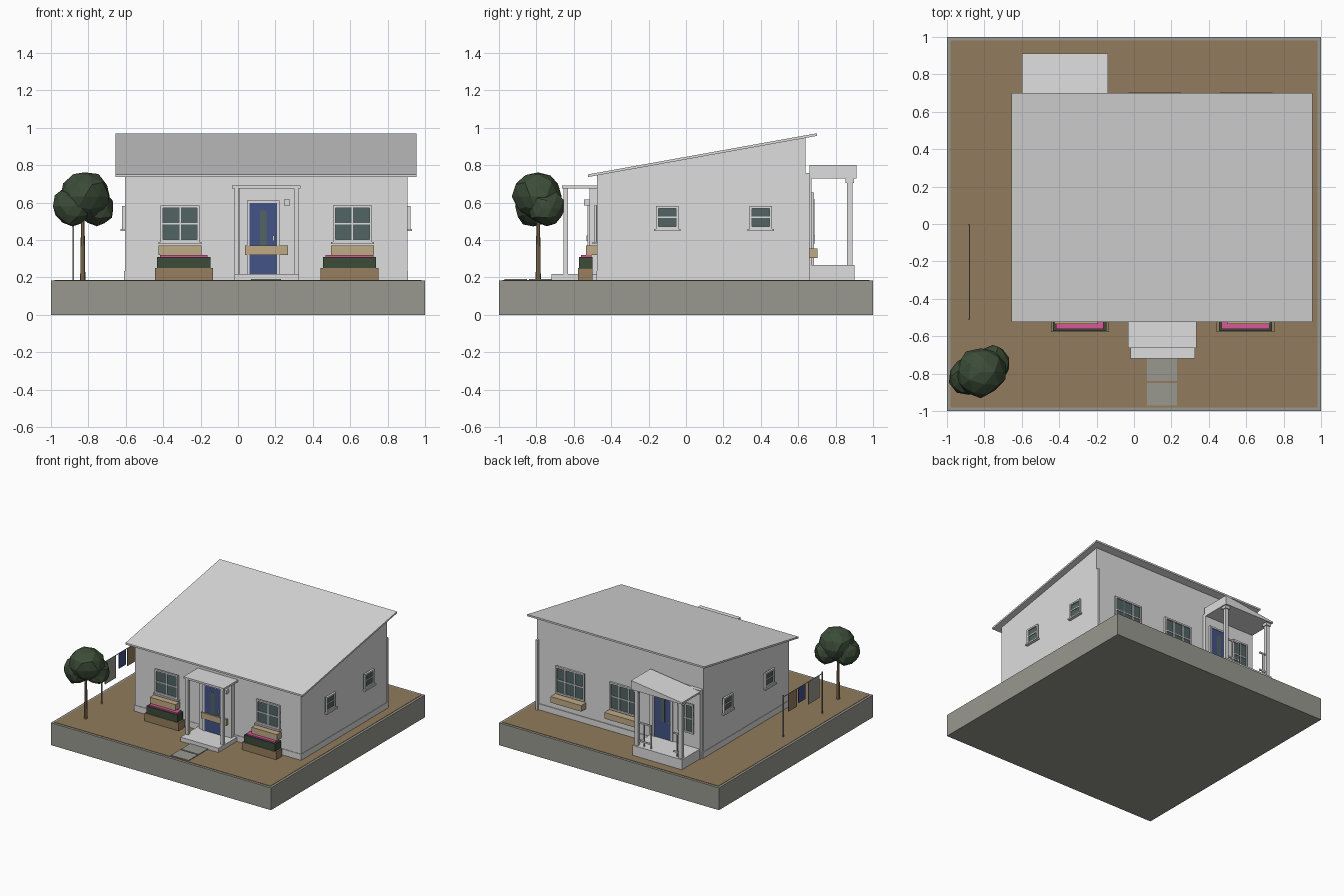
import bpy, bmesh, math, random
from mathutils import Matrix, Vector

random.seed(4)
cube = bpy.data.objects.get("Cube")
if cube:
    bpy.data.objects.remove(cube, do_unlink=True)


def material(name, *rgb):
    """Flat colour given as 0-255 display values, stored as linear."""
    lin = [((c / 255 + 0.055) / 1.055) ** 2.4 for c in rgb] + [1]
    m = bpy.data.materials.new(name)
    m.use_nodes = True
    m.diffuse_color = lin
    m.node_tree.nodes["Principled BSDF"].inputs["Base Color"].default_value = lin
    return m


PLASTER = material("pale_plaster", 221, 221, 221)
STONE = material("grey_stone", 152, 153, 144)
SOIL = material("brown_soil", 146, 123, 93)
TAN = material("tan_wood", 192, 170, 134)
WOOD = material("brown_wood", 150, 126, 94)
GLASS = material("dark_glass", 82, 100, 99)
BLUE = material("blue_paint", 68, 83, 135)
PINK = material("pink_flowers", 218, 88, 152)
LEAF = material("dark_leaves", 60, 76, 56)
HANDLE = material("pale_metal", 225, 230, 235)


def finish(name, bm, mat):
    bmesh.ops.recalc_face_normals(bm, faces=bm.faces)
    mesh = bpy.data.meshes.new(name)
    bm.to_mesh(mesh)
    bm.free()
    mesh.materials.append(mat)
    ob = bpy.data.objects.new(name, mesh)
    bpy.context.collection.objects.link(ob)
    return ob


def boxes(name, mat, spans, frame=Matrix()):
    """Boxes given as (x0, x1, y0, y1, z0, z1), joined in one object."""
    bm = bmesh.new()
    for x0, x1, y0, y1, z0, z1 in spans:
        place = Matrix.Translation(((x0 + x1) / 2, (y0 + y1) / 2, (z0 + z1) / 2))
        size = Matrix.Diagonal((x1 - x0, y1 - y0, z1 - z0, 1))
        bmesh.ops.create_cube(bm, size=1, matrix=frame @ place @ size)
    return finish(name, bm, mat)


def prism(name, mat, profile, axis, start, end):
    """Extrude a (horizontal, z) profile along x or y."""
    bm = bmesh.new()
    point = (lambda h, z: (start, h, z)) if axis == "x" else (lambda h, z: (h, start, z))
    face = bm.faces.new([bm.verts.new(point(h, z)) for h, z in profile])
    out = bmesh.ops.extrude_face_region(bm, geom=[face])
    move = Vector((end - start, 0, 0) if axis == "x" else (0, end - start, 0))
    bmesh.ops.translate(bm, vec=move, verts=[v for v in out["geom"] if isinstance(v, bmesh.types.BMVert)])
    return finish(name, bm, mat)


def wall_frame(x, y, turn):
    """Local frame on a wall, with local -y pointing outwards."""
    return Matrix.Translation((x, y, 0)) @ Matrix.Rotation(math.radians(turn), 4, "Z")


def window(name, frame, width, z0, z1, cols=2, sill=True):
    w, t = width / 2, 0.013
    boxes(name + "_glass", GLASS, [(-w, w, -0.006, 0.002, z0, z1)], frame)
    bars = [(-w, -w + t, -0.016, 0, z0, z1), (w - t, w, -0.016, 0, z0, z1),
            (-w, w, -0.016, 0, z0, z0 + t), (-w, w, -0.016, 0, z1 - t, z1)]
    mid = (z0 + z1) / 2
    bars.append((-w, w, -0.012, 0, mid - 0.004, mid + 0.004))
    for i in range(1, cols):
        x = -w + width * i / cols
        bars.append((x - 0.004, x + 0.004, -0.012, 0, z0, z1))
    if sill:
        bars.append((-w - 0.01, w + 0.01, -0.024, 0, z0 - 0.012, z0))
    boxes(name + "_frame", PLASTER, bars, frame)


def door(name, frame, width, z0, z1):
    w, t = width / 2, 0.014
    boxes(name + "_leaf", BLUE, [(-w, w, -0.006, 0.002, z0, z1)], frame)
    boxes(name + "_frame", PLASTER, [(-w - t, -w, -0.012, 0, z0, z1 + t),
                                     (w, w + t, -0.012, 0, z0, z1 + t),
                                     (-w, w, -0.012, 0, z1, z1 + t)], frame)
    boxes(name + "_pane", GLASS, [(-0.018, 0.018, -0.009, 0, z0 + 0.14, z1 - 0.04)], frame)
    boxes(name + "_handle", HANDLE, [(w - 0.022, w - 0.012, -0.018, 0, 0.395, 0.425)], frame)


# Ground block
boxes("ground_block", STONE, [(-1, 1, -1, 1, 0, 0.183)])
boxes("soil", SOIL, [(-0.98, 0.98, -0.98, 0.98, 0.15, 0.186)])
boxes("path_slabs", STONE, [(0.07, 0.23, -0.84, -0.72, 0.18, 0.192),
                            (0.07, 0.23, -0.97, -0.85, 0.18, 0.192)])

# House body, plinth and single-pitch roof
prism("house_walls", PLASTER, [(-0.475, 0.18), (0.64, 0.18), (0.64, 0.947), (-0.475, 0.747)],
      "x", -0.605, 0.905)
boxes("plinth", PLASTER, [(-0.609, 0.909, -0.479, 0.646, 0.18, 0.235)])
prism("roof", PLASTER, [(-0.525, 0.737), (0.7, 0.957), (0.7, 0.971), (-0.525, 0.751)],
      "x", -0.655, 0.955)
boxes("corner_pipe", PLASTER, [(0.888, 0.906, 0.638, 0.66, 0.18, 0.76)])

# Front porch
boxes("front_porch_wall", PLASTER, [(0.005, 0.3, -0.515, -0.47, 0.18, 0.675)])
boxes("front_porch_step", PLASTER, [(-0.02, 0.325, -0.718, -0.47, 0.18, 0.22)])
boxes("front_porch_posts", PLASTER, [(x, x + 0.024, -0.655, -0.631, 0.22, 0.676) for x in (-0.02, 0.3)])
boxes("front_canopy", PLASTER, [(-0.033, 0.333, -0.662, -0.475, 0.676, 0.692)])
door("front_door", wall_frame(0.135, -0.515, 0), 0.145, 0.22, 0.597)
boxes("porch_lamp", PLASTER, [(0.245, 0.277, -0.546, -0.51, 0.585, 0.617)])
boxes("porch_box", TAN, [(0.037, 0.268, -0.535, -0.485, 0.32, 0.37)])

# Front windows with boxes and planters
for side, x, px in (("right", -0.31, -0.29), ("left", 0.612, 0.597)):
    window("front_window_" + side, wall_frame(x, -0.475, 0), 0.21, 0.39, 0.585)
    boxes("front_window_box_" + side, TAN, [(x - 0.115, x + 0.115, -0.535, -0.47, 0.32, 0.37)])
    boxes("planter_" + side, WOOD, [(px - 0.155, px + 0.155, -0.577, -0.5, 0.18, 0.25)])
    boxes("hedge_" + side, LEAF, [(px - 0.142, px + 0.142, -0.572, -0.5, 0.25, 0.31)])
    boxes("flowers_" + side, PINK, [(px - 0.128, px + 0.128, -0.562, -0.505, 0.31, 0.32)])

# Side windows
for side, x, turn, places in (("left", 0.905, 90, (-0.1, 0.4)), ("right", -0.605, -90, (-0.21, 0.33))):
    for label, y in zip(("front", "rear"), places):
        window(f"{side}_{label}_window", wall_frame(x, y, turn), 0.12, 0.46, 0.582, 1)

# Back windows with boxes
for label, x in (("middle", 0.11), ("left", 0.6)):
    window("back_window_" + label, wall_frame(x, 0.64, 180), 0.26, 0.365, 0.59, 3, False)
    boxes("back_window_box_" + label, TAN, [(x - 0.14, x + 0.14, 0.64, 0.702, 0.305, 0.355)])

# Back porch with wedge roof
boxes("back_porch_wall", PLASTER, [(-0.6, -0.14, 0.63, 0.672, 0.18, 0.75)])
boxes("back_porch_floor", PLASTER, [(-0.595, -0.145, 0.63, 0.902, 0.18, 0.268)])
prism("back_porch_roof", PLASTER, [(-0.6, 0.728), (-0.14, 0.728), (-0.14, 0.802), (-0.6, 0.742)],
      "y", 0.66, 0.912)
posts = []
for x in (-0.57, -0.17):
    posts.append((x - 0.014, x + 0.014, 0.861, 0.889, 0.26, 0.73))
    posts.append((x - 0.022, x + 0.022, 0.853, 0.897, 0.705, 0.73))
boxes("back_porch_posts", PLASTER, posts)
door("back_door", wall_frame(-0.265, 0.672, 180), 0.15, 0.268, 0.64)
window("back_porch_window", wall_frame(-0.475, 0.672, 180), 0.14, 0.38, 0.62, 2, False)
rails = []
for x0, x1 in ((-0.3, -0.17), (-0.57, -0.5)):
    rails += [(x0, x1, 0.87, 0.88, z, z + 0.012) for z in (0.3, 0.45)]
    rails += [(x, x + 0.008, 0.871, 0.879, 0.268, 0.46) for x in (x0, (x0 + x1) / 2)]
boxes("back_railing", PLASTER, rails)

# Clothesline
boxes("line_posts", STONE, [(-0.884, -0.876, y - 0.004, y + 0.004, 0.18, 0.53) for y in (-0.51, -0.005)])
boxes("line_wire", STONE, [(-0.882, -0.878, -0.51, -0.005, 0.512, 0.516)])
for name, mat, y0, y1, z in (("brown_cloth", WOOD, -0.18, -0.07, 0.37),
                             ("blue_cloth", BLUE, -0.29, -0.2, 0.39),
                             ("grey_cloth", STONE, -0.47, -0.33, 0.33)):
    boxes(name, mat, [(-0.883, -0.877, y0, y1, z, 0.514)])

# Tree
bm = bmesh.new()
bmesh.ops.create_cone(bm, cap_ends=True, segments=8, radius1=0.014, radius2=0.009, depth=0.36,
                      matrix=Matrix.Translation((-0.83, -0.79, 0.36)))
finish("tree_trunk", bm, WOOD)
bm = bmesh.new()
for x, y, z, r in ((-0.82, -0.79, 0.633, 0.137), (-0.885, -0.815, 0.58, 0.108), (-0.755, -0.745, 0.57, 0.1)):
    blob = bmesh.ops.create_icosphere(bm, subdivisions=2, radius=r, matrix=Matrix.Translation((x, y, z)))
    for v in blob["verts"]:
        v.co += (v.co - Vector((x, y, z))) * random.uniform(-0.1, 0.05)
finish("tree_crown", bm, LEAF)
